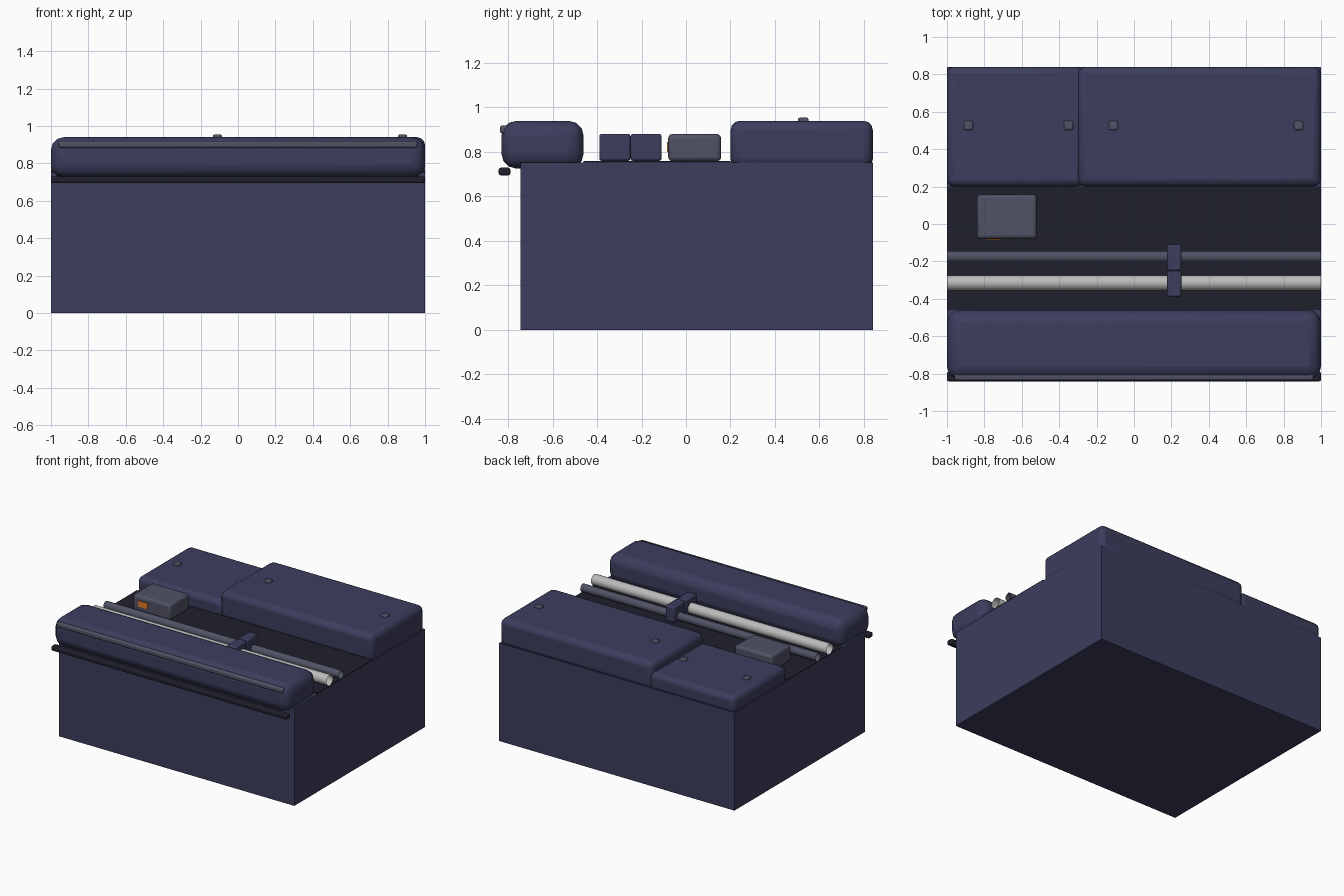
import bpy, math

if "Cube" in bpy.data.objects:
    bpy.data.objects.remove(bpy.data.objects["Cube"])

def material(name, rgb):
    m = bpy.data.materials.new(name)
    m.diffuse_color = (*rgb, 1)
    m.use_nodes = True
    m.node_tree.nodes["Principled BSDF"].inputs["Base Color"].default_value = m.diffuse_color
    return m

NAVY = material("navy", (0.045, 0.047, 0.11))
DARK = material("dark", (0.014, 0.014, 0.027))
SLATE = material("slate", (0.08, 0.085, 0.13))
LIGHT = material("light_metal", (0.5, 0.5, 0.5))
ORANGE = material("orange", (0.75, 0.2, 0.02))

def box(name, x, y, z, mat, bevel=0, segments=3):
    """Box from (min, max) ranges, with optional rounded edges."""
    bpy.ops.mesh.primitive_cube_add(size=1, location=[(a + b) / 2 for a, b in (x, y, z)])
    ob = bpy.context.object
    ob.name = name
    ob.scale = [b - a for a, b in (x, y, z)]
    bpy.ops.object.transform_apply(location=False, rotation=False, scale=True)
    ob.data.materials.append(mat)
    if bevel:
        mod = ob.modifiers.new("rounding", 'BEVEL')
        mod.width = bevel
        mod.segments = segments
        bpy.ops.object.shade_smooth_by_angle(angle=math.radians(40))
    return ob

def tube(name, y, z, radius, mat):
    """Open-ended tube running the full width."""
    bpy.ops.mesh.primitive_cylinder_add(vertices=32, radius=radius, depth=2, end_fill_type='NOTHING',
                                        location=(0, y, z), rotation=(0, math.pi / 2, 0))
    ob = bpy.context.object
    ob.name = name
    ob.data.materials.append(mat)
    bpy.ops.object.shade_smooth_by_angle(angle=math.radians(40))

# Base cabinet and dark deck between the covers
box("cabinet", (-1, 1), (-0.745, 0.84), (0, 0.752), NAVY)
box("deck", (-1, 1), (-0.46, 0.2), (0.745, 0.76), DARK)

# Front cover with trim strip and lower rail
box("front_cover", (-1, 1), (-0.83, -0.46), (0.725, 0.94), NAVY, 0.068)
box("trim_strip", (-0.96, 0.96), (-0.836, -0.80), (0.883, 0.92), SLATE, 0.01, 2)
box("front_rail", (-1, 1), (-0.842, -0.79), (0.694, 0.73), DARK, 0.01, 2)

# Rear covers: lower one on the left, taller one on the right
box("rear_cover_low", (-1, -0.27), (0.2, 0.84), (0.73, 0.865), NAVY, 0.038)
box("rear_cover_tall", (-0.3, 1), (0.2, 0.84), (0.73, 0.94), NAVY, 0.042)

# Small buttons on the rear covers
for x, z in ((-0.885, 0.865), (-0.35, 0.865), (-0.11, 0.94), (0.88, 0.94)):
    box("button", (x - 0.024, x + 0.024), (0.503, 0.55), (z - 0.01, z + 0.014), SLATE, 0.007, 2)

# Two tubes and the pair of clamps on them
tube("large_tube", -0.315, 0.80, 0.04, LIGHT)
tube("small_tube", -0.175, 0.79, 0.03, SLATE)
for y0 in (-0.39, -0.25):
    box("clamp", (0.177, 0.253), (y0, y0 + 0.14), (0.76, 0.881), NAVY, 0.01, 2)

# Control box with its orange indicator
box("control_box", (-0.84, -0.52), (-0.08, 0.158), (0.758, 0.881), SLATE, 0.02)
box("indicator", (-0.79, -0.71), (-0.085, -0.07), (0.80, 0.845), ORANGE)
